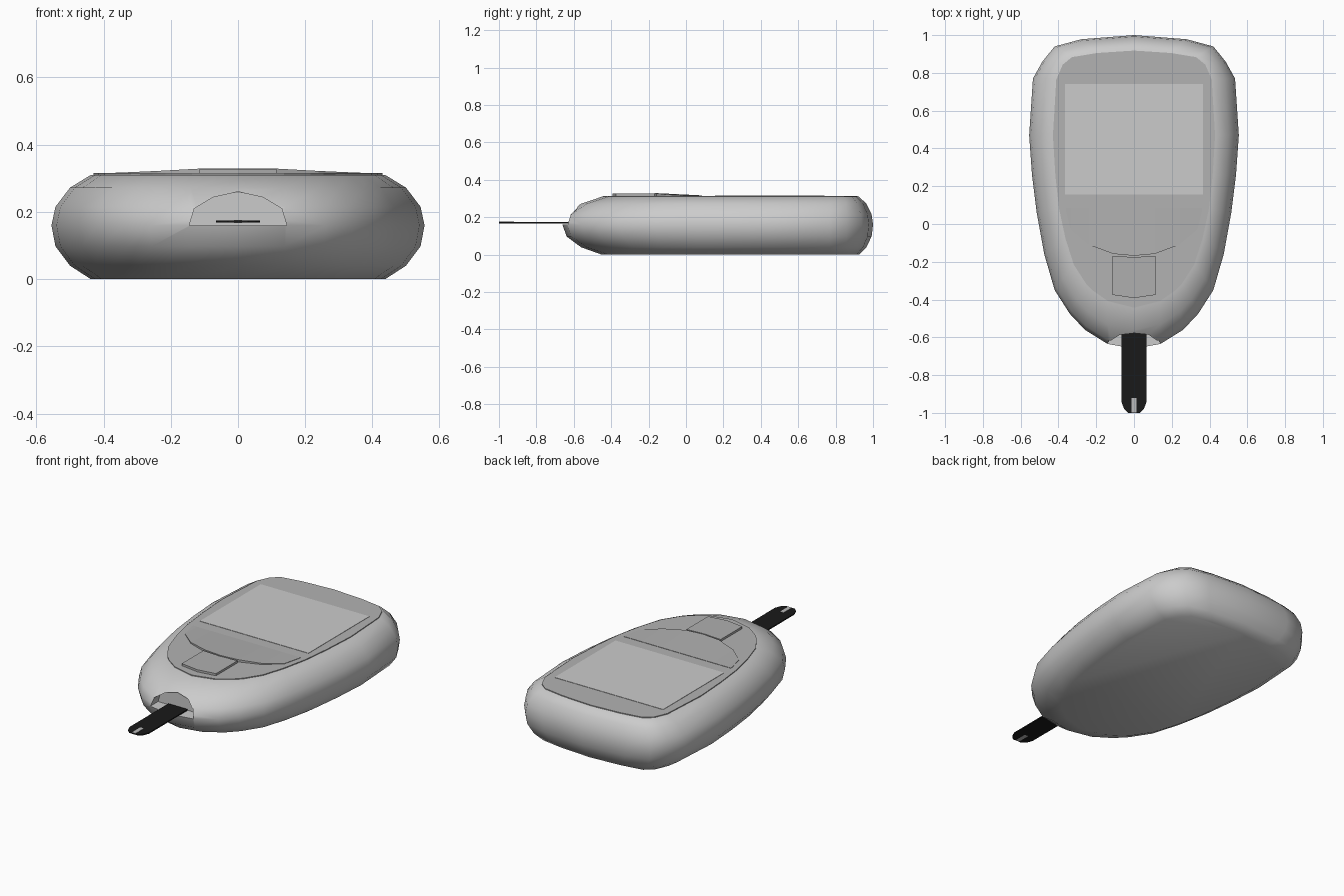
import bpy, math
from mathutils import Vector

if "Cube" in bpy.data.objects:
    bpy.data.objects.remove(bpy.data.objects["Cube"])


def make(name, verts, faces, color=None, smooth=None):
    me = bpy.data.meshes.new(name)
    me.from_pydata([tuple(v) for v in verts], [], faces)
    me.validate()
    ob = bpy.data.objects.new(name, me)
    bpy.context.collection.objects.link(ob)
    if color is not None:
        mat = bpy.data.materials.new(name + "_mat")
        mat.diffuse_color = (color, color, color, 1)
        mat.use_nodes = True
        mat.node_tree.nodes["Principled BSDF"].inputs["Base Color"].default_value = mat.diffuse_color
        me.materials.append(mat)
    if smooth:
        smooth_by_angle(ob, smooth)
    return ob


def smooth_by_angle(ob, degrees):
    bpy.ops.object.select_all(action='DESELECT')
    ob.select_set(True)
    bpy.context.view_layer.objects.active = ob
    bpy.ops.object.shade_smooth_by_angle(angle=math.radians(degrees))


def mirrored(half):
    """Right half listed front to back -> full counter-clockwise loop."""
    return half + [(-x, y) for x, y in reversed(half) if x > 0]


def loft(name, rings, **kw):
    n = len(rings[0])
    verts = [v for r in rings for v in r]
    faces = [(k * n + i, k * n + (i + 1) % n, (k + 1) * n + (i + 1) % n, (k + 1) * n + i)
             for k in range(len(rings) - 1) for i in range(n)]
    faces += [tuple(reversed(range(n))), tuple(range(len(verts) - n, len(verts)))]
    return make(name, verts, faces, **kw)


def prism(name, loop, z0, z1, **kw):
    return loft(name, [[(x, y, z) for x, y in loop] for z in (z0, z1)], **kw)


# Outlines of the case: widest line and flat top / bottom edge
outer = mirrored([(0, -.66), (.14, -.635), (.26, -.56), (.34, -.475), (.42, -.35), (.475, -.16),
                  (.515, .06), (.54, .26), (.555, .47), (.535, .77), (.485, .86), (.42, .94),
                  (.28, .978), (0, 1.0)])
inner = mirrored([(0, -.45), (.14, -.415), (.22, -.36), (.26, -.32), (.325, -.22), (.37, -.08),
                  (.405, .08), (.425, .26), (.438, .47), (.42, .77), (.385, .85), (.335, .89),
                  (.2, .912), (0, .925)])

# Rounded case
profile = [(0, 0), (.53, .04), (.9, .098), (1, .16), (.9, .215), (.53, .272), (0, .31)]
body = loft("case", [[(a[0] + (b[0] - a[0]) * t, a[1] + (b[1] - a[1]) * t, z)
                      for a, b in zip(inner, outer)] for t, z in profile], color=.75)

# Strip port cut into the nose
arch = [(-.145, .16), (.145, .16), (.13, .21), (.075, .243), (0, .26), (-.075, .243), (-.13, .21)]
cutter = loft("port_cutter", [[(x, y, z) for x, z in arch] for y in (-.56, -.8)])
mod = body.modifiers.new("port", 'BOOLEAN')
mod.operation, mod.object, mod.solver = 'DIFFERENCE', cutter, 'EXACT'
bpy.context.view_layer.objects.active = body
bpy.ops.object.modifier_apply(modifier=mod.name)
bpy.data.objects.remove(cutter)
smooth_by_angle(body, 50)

# Face plate and screen
plate = [(x * .98, .24 + (y - .24) * .99) for x, y in inner]
prism("face_plate", plate, .30, .315, color=.45)
prism("screen", [(-.365, .155), (.365, .155), (.365, .74), (-.365, .74)], .312, .317, color=.68)


# D-shaped button, rising gently towards its front middle
def rise(x, y):
    a = min(1, max(0, (.085 - y) / .24))
    b = min(1, max(0, (.36 - abs(x)) / .24))
    return .317 + .012 * a * b


half = [(0, -.168), (.11, -.158), (.24, -.11), (.335, -.03), (.36, .085)]
front_edge = [(-x, y) for x, y in reversed(half[1:])] + half
front_edge = front_edge[:4] + half
n = len(front_edge)
verts = []
for x, y in front_edge:
    yb = .085
    if abs(x) > .35:
        y = .07
    verts += [(x, y, .31), (x, y, rise(x, y)), (x, yb, rise(x, yb)), (x, yb, .31)]
faces = [(4 * i + j, 4 * i + 4 + j, 4 * i + 4 + (j + 1) % 4, 4 * i + (j + 1) % 4)
         for i in range(n - 1) for j in range(4)]
faces += [(3, 2, 1, 0), tuple(4 * (n - 1) + j for j in range(4))]
make("wide_button", verts, faces, color=.43)

# Centre button below it
prism("centre_button", [(-.115, -.375), (0, -.392), (.115, -.375), (.115, -.168), (0, -.176),
                        (-.115, -.168)], .31, .328, color=.43)

# Test strip with a pale sample mark at its tip
strip = mirrored([(.03, -1.0), (.052, -.98), (.065, -.945), (.065, -.575)])
prism("test_strip", strip, .168, .175, color=.01)
prism("strip_mark", [(-.012, -.999), (.012, -.999), (.012, -.92), (-.012, -.92)], .1675, .1765,
      color=.5)
